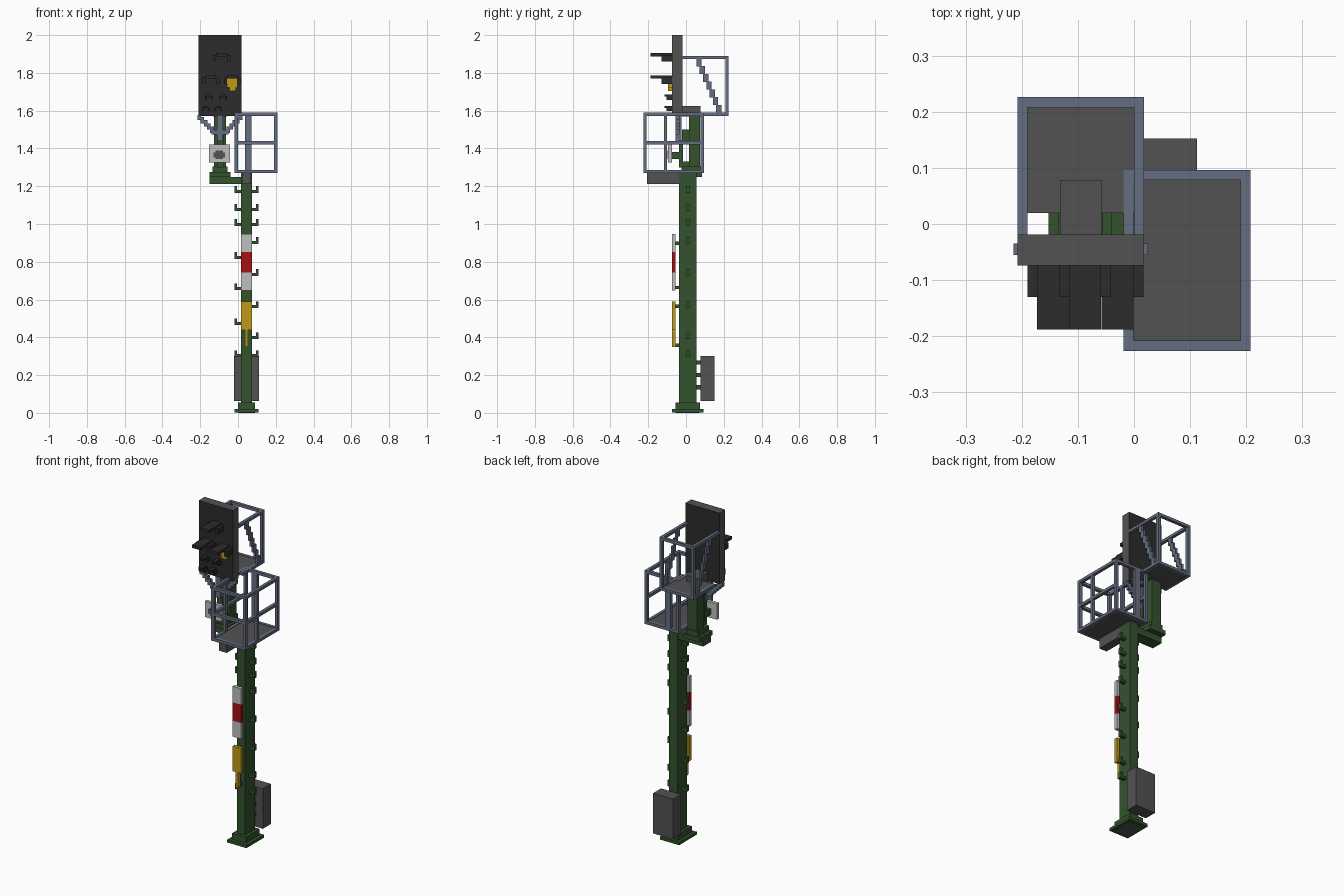
import bpy, bmesh

cube = bpy.data.objects.get("Cube")
if cube:
    bpy.data.objects.remove(cube, do_unlink=True)


def material(name, rgb):
    m = bpy.data.materials.new(name)
    m.use_nodes = True
    col = (*rgb, 1.0)
    m.diffuse_color = col
    m.node_tree.nodes["Principled BSDF"].inputs["Base Color"].default_value = col
    return m


GREEN = material("mast green", (0.034, 0.085, 0.027))
GRAY = material("dark gray", (0.085, 0.085, 0.085))
BLACK = material("signal black", (0.025, 0.025, 0.025))
STEEL = material("blue steel", (0.13, 0.155, 0.22))
WHITE = material("plate white", (0.52, 0.52, 0.52))
RED = material("plate red", (0.37, 0.006, 0.006))
YELLOW = material("plate yellow", (0.53, 0.32, 0.01))


def boxes(name, mat, *specs):
    """One object from boxes given as (x0, x1, y0, y1, z0, z1)."""
    bm = bmesh.new()
    for x0, x1, y0, y1, z0, z1 in specs:
        for v in bmesh.ops.create_cube(bm, size=1)["verts"]:
            v.co = ((x0 + x1) / 2 + v.co.x * (x1 - x0),
                    (y0 + y1) / 2 + v.co.y * (y1 - y0),
                    (z0 + z1) / 2 + v.co.z * (z1 - z0))
    me = bpy.data.meshes.new(name)
    bm.to_mesh(me)
    bm.free()
    me.materials.append(mat)
    ob = bpy.data.objects.new(name, me)
    bpy.context.collection.objects.link(ob)
    return ob


# Mast with stepped foot
MX0, MX1 = 0.017, 0.073
boxes("mast", GREEN, (MX0, MX1, -0.036, 0.055, 0.05, 1.27))
boxes("mast_foot", GREEN, (-0.019, 0.109, -0.075, 0.092, 0.003, 0.02),
      (0.0, 0.09, -0.055, 0.075, 0.02, 0.056))
boxes("foot_underside", GRAY, (0.0, 0.09, -0.055, 0.072, 0, 0.004))

# Climbing steps: a short peg with an upturned tip
pegs = []
for z in (1.165, 1.07, 0.99, 0.895, 0.725, 0.555, 0.39, 0.295):
    pegs += [(MX1, 0.109, 0, 0.02, z, z + 0.016),
             (0.096, 0.109, 0, 0.02, z + 0.016, z + 0.036)]
for z in (1.165, 1.07, 0.99, 0.815, 0.65, 0.465, 0.295):
    pegs += [(-0.019, MX0, 0, 0.02, z, z + 0.016),
             (-0.019, -0.006, 0, 0.02, z + 0.016, z + 0.036)]
boxes("climbing_steps", GREEN, *pegs)

# Equipment cabinet behind the mast
boxes("cabinet", GRAY, (-0.02, 0.112, 0.076, 0.152, 0.062, 0.302))
boxes("cabinet_brackets", GREEN,
      *[(0.025, 0.065, 0.055, 0.077, z, z + 0.022) for z in (0.125, 0.19, 0.255)])

# Marker plates on the front of the mast
PY = (-0.075, -0.055)
boxes("marker_white", WHITE, (MX0, MX1, *PY, 0.647, 0.742), (MX0, MX1, *PY, 0.852, 0.948))
boxes("marker_red", RED, (MX0, MX1, *PY, 0.742, 0.852))
boxes("marker_yellow", YELLOW, (MX0, MX1, *PY, 0.44, 0.59),
      (0.036, 0.054, *PY, 0.348, 0.44))
boxes("marker_brackets", GREEN,
      *[(0.036, 0.054, -0.056, -0.035, z, z + 0.018) for z in (0.35, 0.555, 0.655, 0.89)])


# Side arm and secondary post
boxes("side_arm", GREEN, (-0.15, MX0, -0.02, 0.052, 1.212, 1.25),
      (-0.152, -0.04, -0.035, 0.085, 1.25, 1.275),
      (-0.135, -0.055, -0.025, 0.08, 1.275, 1.305))
boxes("signal_post", GREEN, (-0.127, -0.063, 0.015, 0.075, 1.3, 1.575),
      (-0.112, -0.078, -0.037, -0.017, 1.3, 1.445),
      (-0.112, -0.078, -0.02, 0.016, 1.44, 1.5),
      (-0.112, -0.078, -0.02, 0.016, 1.305, 1.33))
boxes("post_cap", GRAY, (-0.132, -0.058, -0.02, 0.078, 1.57, 1.625))

# Small sign with a dark symbol
boxes("small_sign", WHITE, (-0.153, -0.043, -0.095, -0.075, 1.325, 1.42))
boxes("sign_symbol", GRAY, (-0.13, -0.068, -0.098, -0.094, 1.352, 1.378),
      (-0.118, -0.08, -0.098, -0.094, 1.344, 1.388))
boxes("sign_bracket", GREEN, (-0.112, -0.078, -0.076, -0.035, 1.345, 1.38))

# Stepped fork holding the signal board
CX = -0.095
fork = [(CX - 0.016, CX + 0.016, -0.055, -0.025, 1.44, 1.575),
        (CX - 0.045, CX + 0.045, -0.055, -0.035, 1.475, 1.497)]
for i in range(5):
    a, z = 0.033 + i * 0.017, 1.482 + i * 0.017
    for s in (-1, 1):
        x = sorted((CX + s * a, CX + s * (a + 0.019)))
        fork.append((*x, -0.055, -0.035, z, min(z + 0.034, 1.576)))
boxes("board_fork", STEEL, *fork)

# Signal board: black front and back, gray rim
board = boxes("signal_board", GRAY, (-0.208, 0.018, -0.074, -0.019, 1.575, 2.0))
board.data.materials.append(BLACK)
for f in board.data.polygons:
    f.material_index = 1 if abs(f.normal.y) > 0.9 else 0


# Lamp hoods: long top slab with shorter stepped sides
def hood(name, cx, z, half, long, short, t):
    w = half * 0.62
    boxes(name, BLACK, (cx - w, cx + w, -0.074 - long, -0.07, z - t, z),
          *[(*sorted((cx + s * w, cx + s * half)), -0.074 - short, -0.07,
             z - 2.5 * t, z - 0.6 * t) for s in (-1, 1)])


hood("top_hood", -0.087, 1.906, 0.046, 0.114, 0.056, 0.018)
hood("left_hood", -0.144, 1.787, 0.046, 0.114, 0.056, 0.018)
hood("right_hood", -0.029, 1.787, 0.046, 0.114, 0.056, 0.018)
for i, (x, z) in enumerate(((-0.155, 1.685), (-0.079, 1.685), (-0.17, 1.625), (-0.105, 1.625))):
    hood(f"small_hood_{i + 1}", x, z, 0.02, 0.04, 0.03, 0.011)
boxes("yellow_lamp", YELLOW, (-0.058, -0.002, -0.094, -0.07, 1.722, 1.772),
      (-0.046, -0.01, -0.094, -0.07, 1.705, 1.722))


# Guard rails
R = 0.018


def rails(x0, x1, y0, y1, z, sides):
    """Horizontal rails on the chosen sides of a rectangle."""
    zz = (z, z + 0.017)
    table = {"L": (x0, x0 + R, y0, y1, *zz), "R": (x1 - R, x1, y0, y1, *zz),
             "F": (x0 + R, x1 - R, y0, y0 + R, *zz), "B": (x0 + R, x1 - R, y1 - R, y1, *zz)}
    return [table[s] for s in sides]


# Lower platform
L = (-0.019, 0.208, -0.226, 0.096)
boxes("lower_platform", GRAY, (L[0] + R, L[1] - R, L[2] + R, L[3] - R, 1.271, 1.284))
boxes("platform_support", GRAY, (0.02, 0.07, -0.207, -0.036, 1.212, 1.272))
low = rails(*L, 1.27, "LRFB") + rails(*L, 1.573, "LRFB") + rails(*L, 1.422, "RFL")
for x in (L[0], L[1] - R):
    for y in (L[2], L[3] - R):
        low.append((x, x + R, y, y + R, 1.287, 1.573))
    low.append((x, x + R, -0.117, -0.1, 1.287, 1.573))
low.append((0.036, 0.072, L[3] - R, L[3], 1.287, 1.573))
boxes("lower_railing", STEEL, *low)

# Upper platform with stepped diagonal braces
U = (-0.208, 0.018, -0.02, 0.226)
boxes("upper_platform", GRAY, (U[0] + R, U[1] - R, 0.02, U[3] - R, 1.575, 1.588))
up = rails(*U, 1.873, "LRB") + rails(U[0], U[1], 0.02, U[3], 1.573, "LRB")
for x in (U[0], U[1] - R):
    up.append((x, x + R, U[3] - R, U[3], 1.59, 1.873))
    for i in range(7):
        y, z = 0.055 + i * 0.0175, 1.835 - i * 0.041
        up.append((x + 0.002, x + R - 0.002, y, y + 0.028, max(z, 1.588), z + 0.042))
boxes("upper_railing", STEEL, *up)
